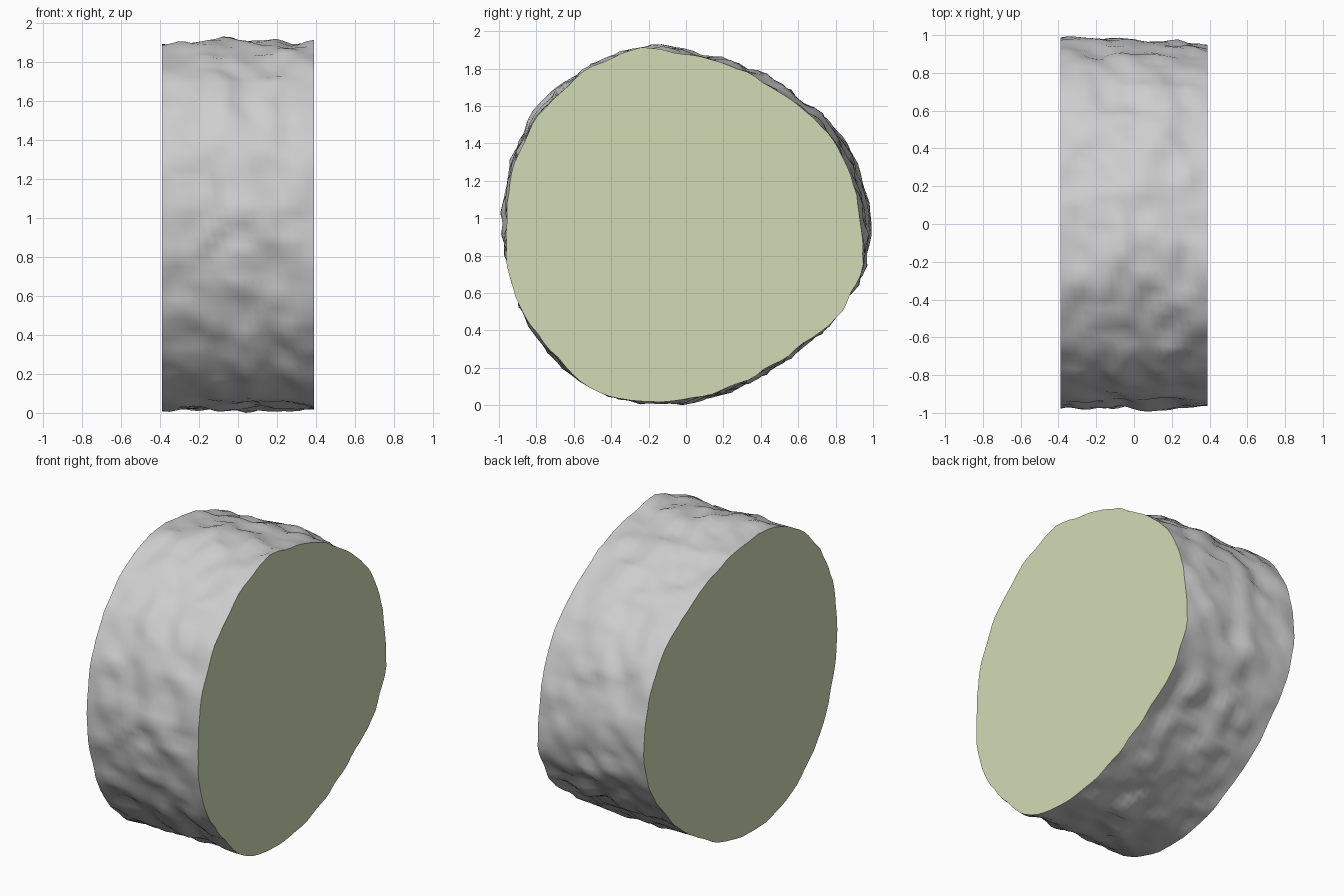
import bpy, bmesh, math
from mathutils import Vector, noise

cube = bpy.data.objects.get("Cube")
if cube:
    bpy.data.objects.remove(cube, do_unlink=True)

HALF, CENTRE_Z = 0.39, 0.97
SEGMENTS, RINGS = 110, 20
# Radii every 15 degrees, from +y turning towards +z
LEFT_END = [.925, .91, .90, .865, .855, .88, .90, .975, .98, .98, .98, .975,
            .97, .99, 1.0, .995, 1.02, .985, .935, .90, .88, .89, .95, .965]
RIGHT_END = [.975, .965, .945, .895, .87, .875, .90, .95, .985, 1.0, 1.0, .99,
             .985, .985, 1.0, 1.015, 1.015, .985, .955, .925, .905, .905, .93, .97]
OUTER = [.985, .965, .945, .92, .91, .91, .935, .985, 1.0, 1.01, 1.01, 1.0,
         .995, .99, 1.0, 1.02, 1.02, .99, .965, .925, .91, .905, .95, .975]


def material(name, colour):
    mat = bpy.data.materials.new(name)
    mat.use_nodes = True
    mat.diffuse_color = (*colour, 1)
    mat.node_tree.nodes["Principled BSDF"].inputs["Base Color"].default_value = (*colour, 1)
    return mat


def sample(radii, angle):
    """Read a closed ring of radii at any angle."""
    pos = angle / math.tau * len(radii)
    i, f = int(pos), pos % 1
    return radii[i % len(radii)] * (1 - f) + radii[(i + 1) % len(radii)] * f


def radius(angle, x):
    """Blend the body into either end and roughen the rind with soft lumps."""
    outer = sample(OUTER, angle)
    end = sample(LEFT_END if x > 0 else RIGHT_END, angle)
    blend = (abs(x) / HALF) ** 1.5
    p = Vector((x * 5, math.cos(angle) * 6, math.sin(angle) * 6))
    lumps = 0.03 * noise.noise(p) + 0.03 * noise.noise(p * 1.7)
    edge = 1 - 0.7 * blend ** 4
    r = (outer - 0.018) * (1 - blend) + end * blend + lumps * edge
    return min(r, outer + 0.015)


# Lumpy drum lying on its side, closed with flat ends
bm = bmesh.new()
rings = []
for j in range(RINGS + 1):
    x = -HALF + 2 * HALF * j / RINGS
    ring = []
    for i in range(SEGMENTS):
        a = math.tau * i / SEGMENTS
        r = radius(a, x)
        ring.append(bm.verts.new((x, r * math.cos(a), CENTRE_Z + r * math.sin(a))))
    rings.append(ring)
for lower, upper in zip(rings, rings[1:]):
    for i in range(SEGMENTS):
        k = (i + 1) % SEGMENTS
        bm.faces.new((lower[i], lower[k], upper[k], upper[i]))
for ring in (rings[0], rings[-1]):
    bm.faces.new(ring).material_index = 1
bmesh.ops.recalc_face_normals(bm, faces=bm.faces)

# Rest the drum on the ground and centre its depth
low = min(v.co.z for v in bm.verts)
depth = [v.co.y for v in bm.verts]
bmesh.ops.translate(bm, verts=bm.verts, vec=(0, -(min(depth) + max(depth)) / 2, -low))

mesh = bpy.data.meshes.new("lumpy_drum")
bm.to_mesh(mesh)
bm.free()
mesh.materials.append(material("pale grey rind", (0.61, 0.61, 0.61)))
mesh.materials.append(material("soft green end", (0.65, 0.71, 0.47)))
drum = bpy.data.objects.new("lumpy_drum", mesh)
bpy.context.collection.objects.link(drum)
bpy.context.view_layer.objects.active = drum
drum.select_set(True)
bpy.ops.object.shade_smooth_by_angle(angle=math.radians(60))
